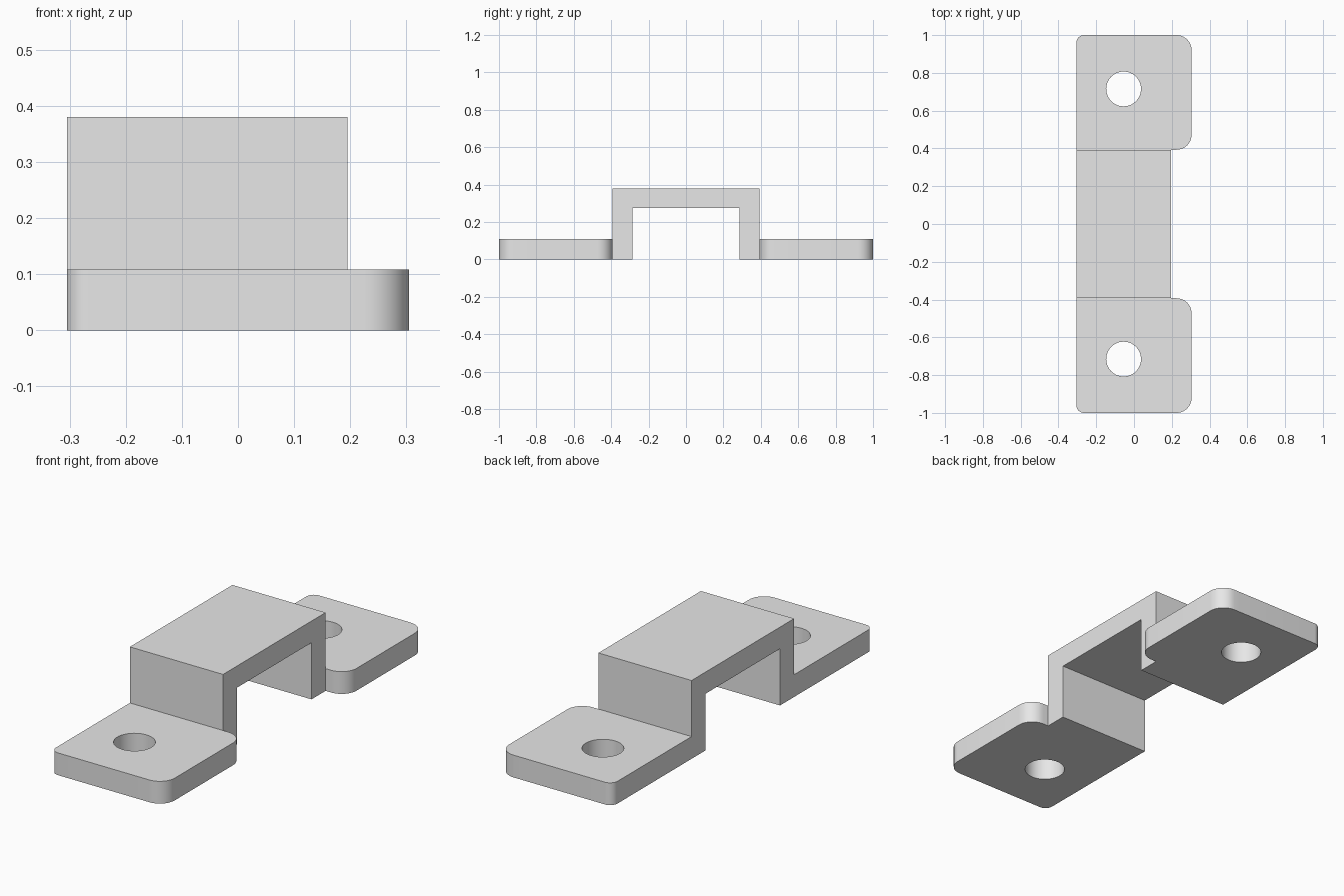
import bpy, bmesh

cube = bpy.data.objects.get("Cube")
if cube:
    bpy.data.objects.remove(cube, do_unlink=True)

BACK_X, STRAP_X, FOOT_X = -0.305, 0.195, 0.305
STRAP_Y, INNER_Y, END_Y = 0.393, 0.285, 1.0
FOOT_Z, INNER_Z, TOP_Z = 0.108, 0.275, 0.38

grey = bpy.data.materials.new("light grey metal")
grey.use_nodes = True
colour = (0.8, 0.8, 0.8, 1)
grey.diffuse_color = colour
grey.node_tree.nodes["Principled BSDF"].inputs["Base Color"].default_value = colour

# Side profile: raised strap in the middle, a foot at each end
bm = bmesh.new()
half = [(INNER_Y, INNER_Z), (INNER_Y, 0), (STRAP_Y, 0), (STRAP_Y, FOOT_Z), (STRAP_Y, TOP_Z)]
right = [bm.verts.new((BACK_X, y, z)) for y, z in half]
left = [bm.verts.new((BACK_X, -y, z)) for y, z in half]
bm.faces.new(right + left[::-1])
for side, sign in ((right, 1), (left, -1)):
    end = [bm.verts.new((BACK_X, sign * END_Y, z)) for z in (0, FOOT_Z)]
    bm.faces.new((side[2], end[0], end[1], side[3]))


def extrude_x(faces, distance):
    new = bmesh.ops.extrude_face_region(bm, geom=faces)["geom"]
    verts = [g for g in new if isinstance(g, bmesh.types.BMVert)]
    bmesh.ops.translate(bm, verts=verts, vec=(distance, 0, 0))
    return [g for g in new if isinstance(g, bmesh.types.BMFace)]


# Extrude the whole section, then widen only the feet
front = extrude_x(bm.faces[:], STRAP_X - BACK_X)
feet = [f for f in front if abs(f.calc_center_median().y) > STRAP_Y]
extrude_x(feet, FOOT_X - STRAP_X)
bmesh.ops.recalc_face_normals(bm, faces=bm.faces[:])
bmesh.ops.dissolve_limit(bm, angle_limit=0.01, verts=bm.verts[:], edges=bm.edges[:])


# Round the upright corner edges of the feet
def round_corners(x, y, radius):
    def matches(v):
        return abs(v.co.x - x) < 0.001 and abs(abs(v.co.y) - y) < 0.001
    edges = [e for e in bm.edges if all(matches(v) for v in e.verts)]
    bmesh.ops.bevel(bm, geom=edges, offset=radius, segments=10, profile=0.5, affect='EDGES')


round_corners(FOOT_X, END_Y, 0.08)
round_corners(FOOT_X, STRAP_Y, 0.08)
round_corners(BACK_X, END_Y, 0.04)

mesh = bpy.data.meshes.new("bracket")
bm.to_mesh(mesh)
bm.free()
mesh.materials.append(grey)
bracket = bpy.data.objects.new("bracket", mesh)
bpy.context.collection.objects.link(bracket)

# Screw holes
for sign in (-1, 1):
    bpy.ops.mesh.primitive_cylinder_add(vertices=48, radius=0.092, depth=0.4,
                                        location=(-0.055, sign * 0.715, 0.05))
    cutter = bpy.context.object
    cutter.name = "hole_cutter"
    cutter.hide_render = True
    cutter.data.materials.append(grey)
    bpy.ops.object.select_all(action='DESELECT')
    bracket.select_set(True)
    bpy.context.view_layer.objects.active = bracket
    cut = bracket.modifiers.new("screw hole", 'BOOLEAN')
    cut.operation = 'DIFFERENCE'
    cut.solver = 'EXACT'
    cut.object = cutter
    bpy.ops.object.modifier_apply(modifier=cut.name)
    bpy.data.objects.remove(cutter, do_unlink=True)

bpy.ops.object.shade_smooth_by_angle()
